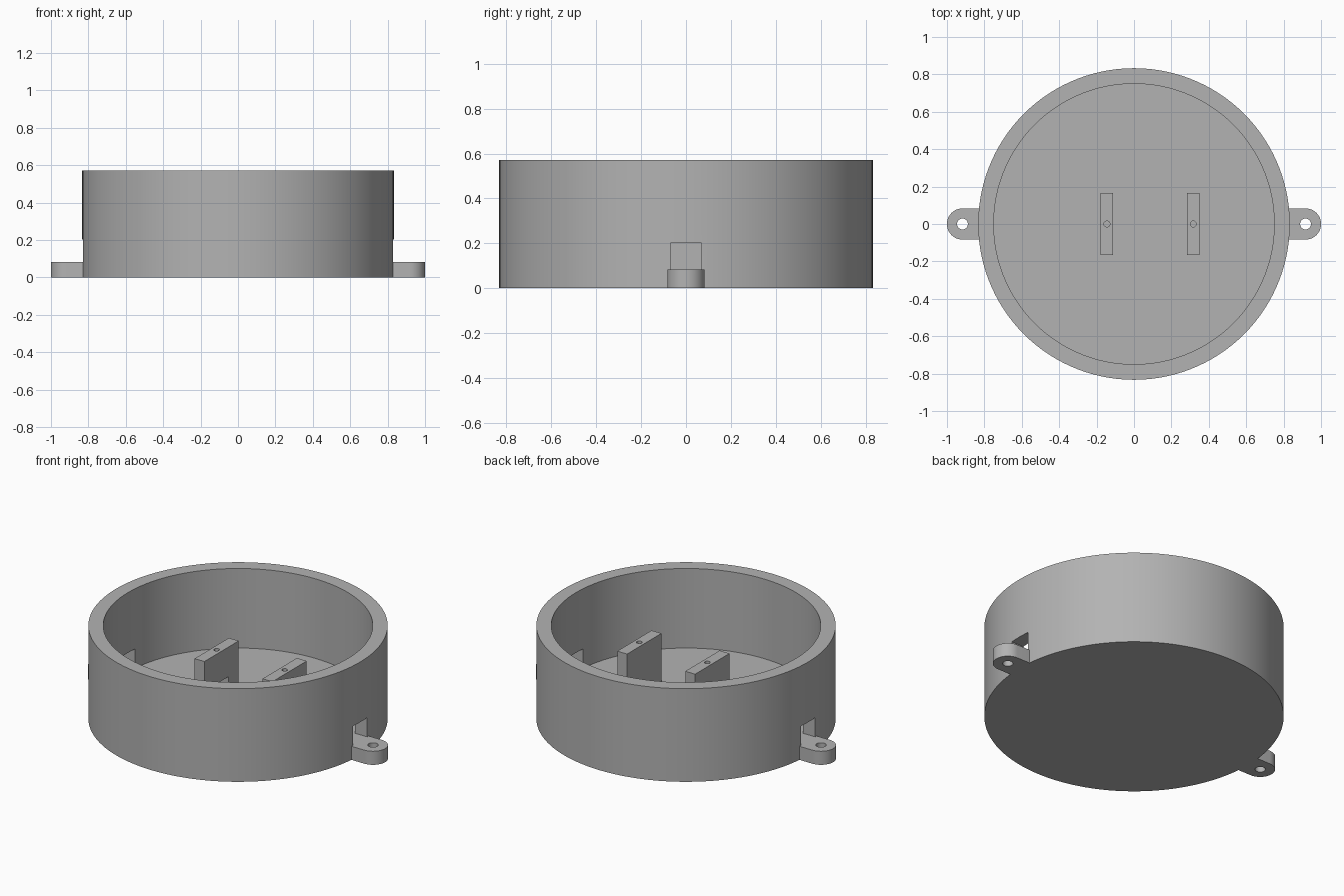
import bpy, bmesh, math
from mathutils import Matrix

if "Cube" in bpy.data.objects:
    bpy.data.objects.remove(bpy.data.objects["Cube"])

R_OUT, R_IN, HEIGHT = 0.833, 0.75, 0.572
FLOOR = 0.0833          # floor and lug thickness
LUG_X, LUG_R = 0.917, 0.0833
SLOT_W, SLOT_TOP = 0.138, 0.202

grey = bpy.data.materials.new("plain grey")
grey.diffuse_color = (0.45, 0.45, 0.45, 1)
grey.use_nodes = True
grey.node_tree.nodes["Principled BSDF"].inputs["Base Color"].default_value = grey.diffuse_color


def finish(name, bm):
    bmesh.ops.recalc_face_normals(bm, faces=bm.faces)
    mesh = bpy.data.meshes.new(name)
    bm.to_mesh(mesh)
    bm.free()
    mesh.materials.append(grey)
    ob = bpy.data.objects.new(name, mesh)
    bpy.context.collection.objects.link(ob)
    return ob


def prism(name, outline, z0, z1):
    """Extrude a flat outline from z0 up to z1."""
    bm = bmesh.new()
    face = bm.faces.new([bm.verts.new((x, y, z0)) for x, y in outline])
    top = bmesh.ops.extrude_face_region(bm, geom=[face])["geom"]
    verts = [v for v in top if isinstance(v, bmesh.types.BMVert)]
    bmesh.ops.translate(bm, vec=(0, 0, z1 - z0), verts=verts)
    return finish(name, bm)


def arc(cx, r, a0, a1, n):
    return [(cx + r * math.cos(a0 + (a1 - a0) * i / n),
             r * math.sin(a0 + (a1 - a0) * i / n)) for i in range(n + 1)]


def cylinder(name, x, r, z0, z1, n):
    return prism(name, arc(x, r, 0, math.tau, n)[:-1], z0, z1)


def box(name, x0, x1, width, z0, z1):
    h = width / 2
    return prism(name, [(x0, -h), (x1, -h), (x1, h), (x0, h)], z0, z1)


def combine(ob, other, operation):
    """Apply a boolean and remove the second object."""
    mod = ob.modifiers.new("combine", "BOOLEAN")
    mod.object, mod.operation, mod.solver = other, operation, "EXACT"
    bpy.context.view_layer.objects.active = ob
    bpy.ops.object.modifier_apply(modifier=mod.name)
    bpy.data.objects.remove(other)


# Round open housing
housing = cylinder("housing", 0, R_OUT, 0, HEIGHT, 120)
combine(housing, cylinder("cavity", 0, R_IN, FLOOR, 1, 120), "DIFFERENCE")

# Mounting lugs with screw holes, and a cable slot in the wall above each
for side in (-1, 1):
    outline = arc(LUG_X, LUG_R, -math.pi / 2, math.pi / 2, 24)
    outline += [(0.79, LUG_R), (0.79, -LUG_R)]
    outline = [(side * x, y) for x, y in outline]
    combine(housing, prism("lug", outline, 0, FLOOR), "UNION")
    combine(housing, cylinder("hole", side * LUG_X, 0.029, -0.1, 0.15, 32),
            "DIFFERENCE")
    x0, x1 = sorted((side * 0.6, side * 1.1))
    combine(housing, box("slot", x0, x1, SLOT_W, FLOOR, SLOT_TOP), "DIFFERENCE")

# Support posts with a screw hole in the top
posts = []
for name, x in (("left_post", -0.145), ("right_post", 0.317)):
    post = box(name, x - 0.0335, x + 0.0335, 0.333, FLOOR - 0.01, 0.384)
    combine(post, cylinder("hole", x, 0.016, 0.2 + 0.02, 0.5, 24), "DIFFERENCE")
    posts.append(post)

# Cable slot continues through the left post
combine(posts[0], box("slot", -0.3, 0, SLOT_W, 0, SLOT_TOP), "DIFFERENCE")

# Smooth curved walls, keep the rims sharp
for ob in [housing] + posts:
    bpy.ops.object.select_all(action="DESELECT")
    ob.select_set(True)
    bpy.context.view_layer.objects.active = ob
    bpy.ops.object.shade_smooth_by_angle(angle=math.radians(30))
